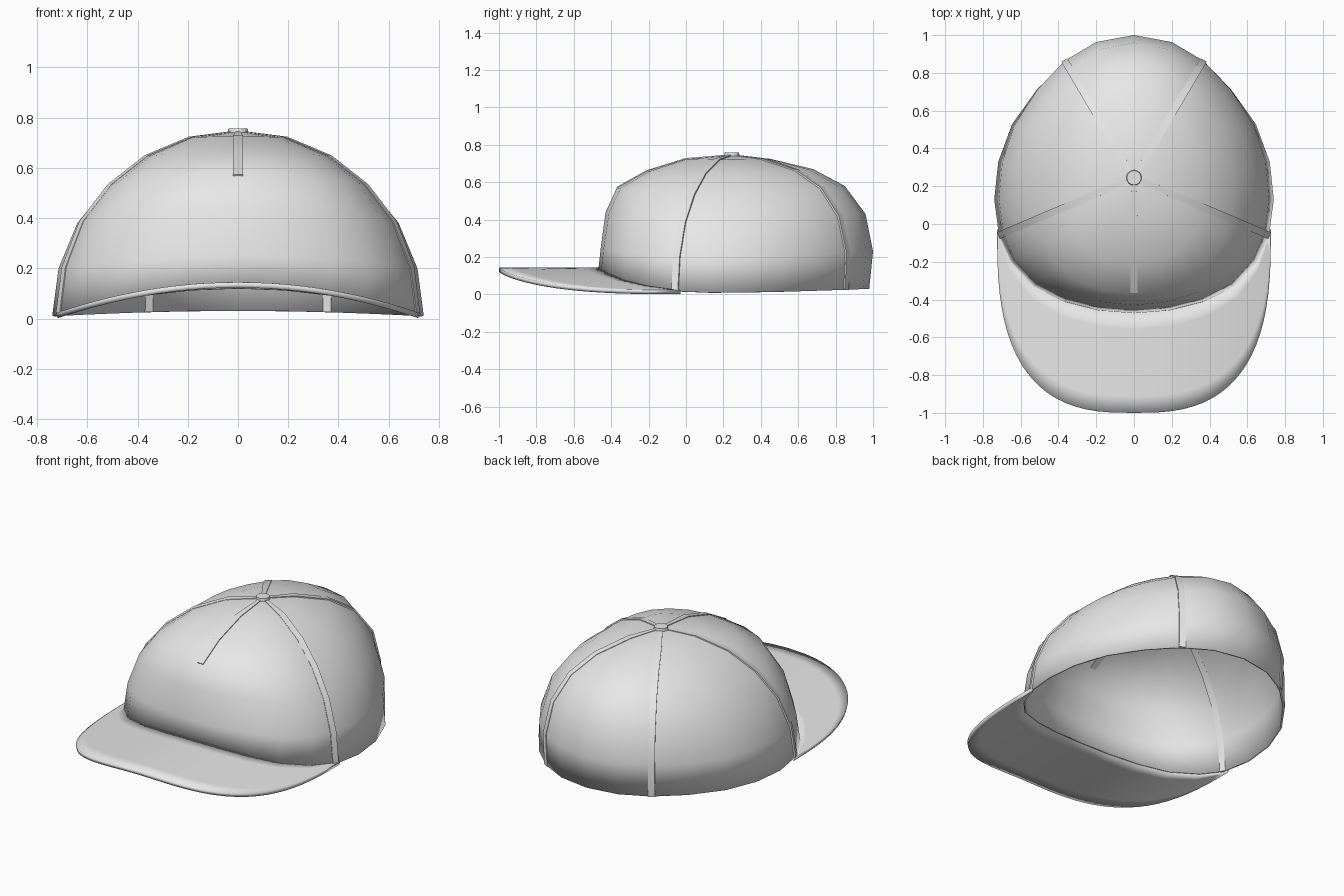
import bpy, bmesh, math
from mathutils import Vector

if "Cube" in bpy.data.objects:
    bpy.data.objects.remove(bpy.data.objects["Cube"], do_unlink=True)

grey = bpy.data.materials.new("light grey cloth")
grey.use_nodes = True
grey.diffuse_color = (0.8, 0.8, 0.8, 1)
grey.node_tree.nodes["Principled BSDF"].inputs["Base Color"].default_value = (0.8, 0.8, 0.8, 1)


def make_object(name, verts, faces, thickness=0, angle=40):
    mesh = bpy.data.meshes.new(name)
    mesh.from_pydata([tuple(v) for v in verts], [], faces)
    mesh.materials.append(grey)
    obj = bpy.data.objects.new(name, mesh)
    bpy.context.collection.objects.link(obj)
    if thickness:
        mod = obj.modifiers.new("thickness", "SOLIDIFY")
        mod.thickness = thickness
        mod.offset = -1
    bpy.ops.object.select_all(action="DESELECT")
    obj.select_set(True)
    bpy.context.view_layer.objects.active = obj
    bpy.ops.object.shade_smooth_by_angle(angle=math.radians(angle))
    return obj


# Half plan outline of the crown, front to back
APEX = Vector((0, 0.245, 0.745))
OUTLINE = [(0, -.47), (.19, -.455), (.37, -.41), (.53, -.33), (.65, -.2),
           (.715, -.06), (.74, .13), (.72, .33), (.65, .53), (.52, .72),
           (.37, .87), (.2, .965), (0, 1)]
# Profiles from rim to top: (share of the outline radius, height)
FRONT = [(1, .12), (.98, .25), (.944, .44), (.86, .57), (.636, .66), (.343, .725)]
SIDE = [(1, .01), (.966, .2), (.865, .38), (.70, .53), (.5, .645), (.257, .72)]
BACK = [(.973, .03), (1, .23), (.947, .43), (.80, .58), (.576, .67), (.27, .725)]
LEVELS = len(SIDE)
HALF = len(OUTLINE) - 1
COLUMNS = 2 * HALF


def crown_point(column, level):
    """Point on the crown; negative columns lie on the right."""
    if level == LEVELS:
        return APEX.copy()
    i = abs(column)
    x, y = OUTLINE[i]
    weight = math.cos(math.pi * i / HALF) ** 2
    end = FRONT if i <= HALF / 2 else BACK
    s = SIDE[level][0] + (end[level][0] - SIDE[level][0]) * weight
    z = SIDE[level][1] + (end[level][1] - SIDE[level][1]) * weight
    return Vector((math.copysign(x, column) * s, APEX.y + (y - APEX.y) * s, z))


# Crown shell
verts, faces = [], []
for level in range(LEVELS):
    for c in range(COLUMNS):
        verts.append(crown_point(c if c <= HALF else c - COLUMNS, level))
verts.append(APEX)
for level in range(LEVELS):
    for c in range(COLUMNS):
        a, b = level * COLUMNS + c, level * COLUMNS + (c + 1) % COLUMNS
        if level < LEVELS - 1:
            faces.append((a, b, b + COLUMNS, a + COLUMNS))
        else:
            faces.append((a, b, len(verts) - 1))
make_object("crown", verts, faces, 0.012)


# Seam tapes running from the rim to the button, inside and out
def seam(name, column, first=0):
    path = [crown_point(column, n) for n in range(first, LEVELS + 1)]
    outward = path[0] - APEX
    across = Vector((-outward.y, outward.x, 0)).normalized()
    verts, faces = [], []
    last = len(path) - 1
    for n, p in enumerate(path):
        tangent = (path[min(n + 1, last)] - path[max(n - 1, 0)]).normalized()
        normal = across.cross(tangent).normalized()
        half = 0.009 if n == last else 0.019
        for side, lift in ((-1, -.017), (1, -.017), (1, .004), (-1, .004)):
            verts.append(p + across * half * side + normal * lift)
    for n in range(last):
        for k in range(4):
            a, b = n * 4 + k, n * 4 + (k + 1) % 4
            faces.append((a, b, b + 4, a + 4))
    faces += [(3, 2, 1, 0), tuple(last * 4 + k for k in range(4))]
    make_object(name, verts, faces)


seam("front_seam", 0, 3)
for side, label in ((1, "left"), (-1, "right")):
    seam(label + "_side_seam", 5 * side)
    seam(label + "_back_seam", 10 * side)

# Button on top
bm = bmesh.new()
bmesh.ops.create_cone(bm, cap_ends=True, segments=16, radius1=0.042,
                      radius2=0.038, depth=0.025)
bmesh.ops.translate(bm, verts=bm.verts, vec=APEX)
mesh = bpy.data.meshes.new("top_button")
bm.to_mesh(mesh)
bm.free()
mesh.materials.append(grey)
button = bpy.data.objects.new("top_button", mesh)
bpy.context.collection.objects.link(button)

# Brim: arched sheet between the crown rim and a rounded front edge
ROWS, STEPS = 6, 40


def inner_edge(t):
    """Point on the crown rim for t from -1 (right) to 1 (left)."""
    pos = t * 5
    low = min(math.floor(pos), 4)
    return crown_point(low, 0).lerp(crown_point(low + 1, 0), pos - low)


def outer_edge(t):
    """Squared-off half oval."""
    a = t * math.pi / 2
    power = 2 / 2.8
    x = math.copysign(abs(math.sin(a)) ** power, t) * 0.725
    return Vector((x, -0.03 - 0.97 * abs(math.cos(a)) ** power, 0))


verts, faces = [], []
for row in range(ROWS + 1):
    for k in range(STEPS + 1):
        t = 2 * k / STEPS - 1
        p = inner_edge(t).lerp(outer_edge(t), row / ROWS)
        p.z = 0.022 + 0.123 * (1 - (p.x / 0.725) ** 2)
        verts.append(p)
for row in range(ROWS):
    for k in range(STEPS):
        a = row * (STEPS + 1) + k
        b = a + STEPS + 1
        faces.append((a, b, b + 1, a + 1))
make_object("brim", verts, faces, 0.022)
